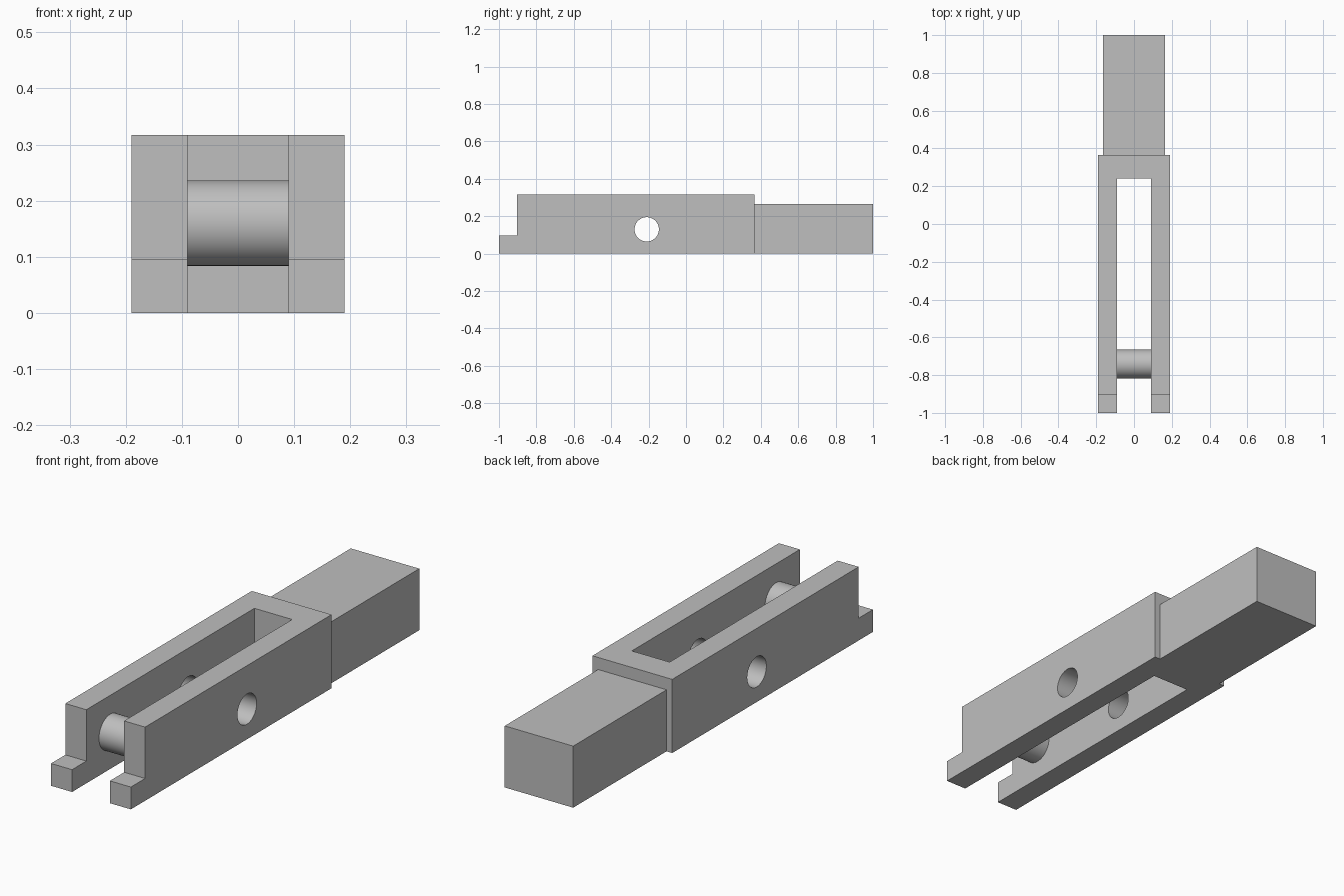
import bpy
import math
from mathutils import Matrix

cube = bpy.data.objects.get("Cube")
if cube:
    bpy.data.objects.remove(cube, do_unlink=True)

# Single material
grey = bpy.data.materials.new("plain grey")
grey.use_nodes = True
COLOUR = (0.52, 0.52, 0.52, 1)
grey.diffuse_color = COLOUR
grey.node_tree.nodes["Principled BSDF"].inputs["Base Color"].default_value = COLOUR


def finish(name):
    obj = bpy.context.object
    obj.name = name
    obj.data.materials.append(grey)
    return obj


def box(name, x, y, z):
    """Box spanning the given (low, high) ranges."""
    bpy.ops.mesh.primitive_cube_add(size=1)
    obj = finish(name)
    spans = (x, y, z)
    size = [hi - lo for lo, hi in spans]
    centre = [(hi + lo) / 2 for lo, hi in spans]
    obj.data.transform(Matrix.Translation(centre) @ Matrix.Diagonal((*size, 1)))
    return obj


def rod(name, radius, half_width, y, z):
    """Cylinder lying along x."""
    bpy.ops.mesh.primitive_cylinder_add(vertices=64, radius=radius, depth=2 * half_width)
    obj = finish(name)
    obj.data.transform(Matrix.Translation((0, y, z)) @ Matrix.Rotation(math.pi / 2, 4, "Y"))
    return obj


def cut(target, cutter):
    cutter.hide_render = True
    mod = target.modifiers.new("cut", "BOOLEAN")
    mod.operation = "DIFFERENCE"
    mod.solver = "EXACT"
    mod.object = cutter
    bpy.context.view_layer.objects.active = target
    bpy.ops.object.modifier_apply(modifier=mod.name)
    bpy.data.objects.remove(cutter, do_unlink=True)


def smooth(obj):
    bpy.ops.object.select_all(action="DESELECT")
    obj.select_set(True)
    bpy.context.view_layer.objects.active = obj
    bpy.ops.object.shade_smooth_by_angle(angle=math.radians(30))


HALF, SLOT, BACK = 0.19, 0.09, 0.365

# Forked frame: stepped toes, open slot and cross hole
frame = box("forked_frame", (-HALF, HALF), (-1, BACK), (0, 0.317))
cut(frame, box("toe_cutter", (-1, 1), (-2, -0.903), (0.096, 1)))
cut(frame, box("slot_cutter", (-SLOT, SLOT), (-2, 0.24), (-1, 1)))
cut(frame, rod("hole_cutter", 0.065, 1, -0.21, 0.13))
smooth(frame)

# Narrower rear tang
box("rear_tang", (-0.163, 0.163), (BACK, 1), (0, 0.265))

# Pin bridging the two fork arms
smooth(rod("cross_pin", 0.076, SLOT, -0.741, 0.16))
